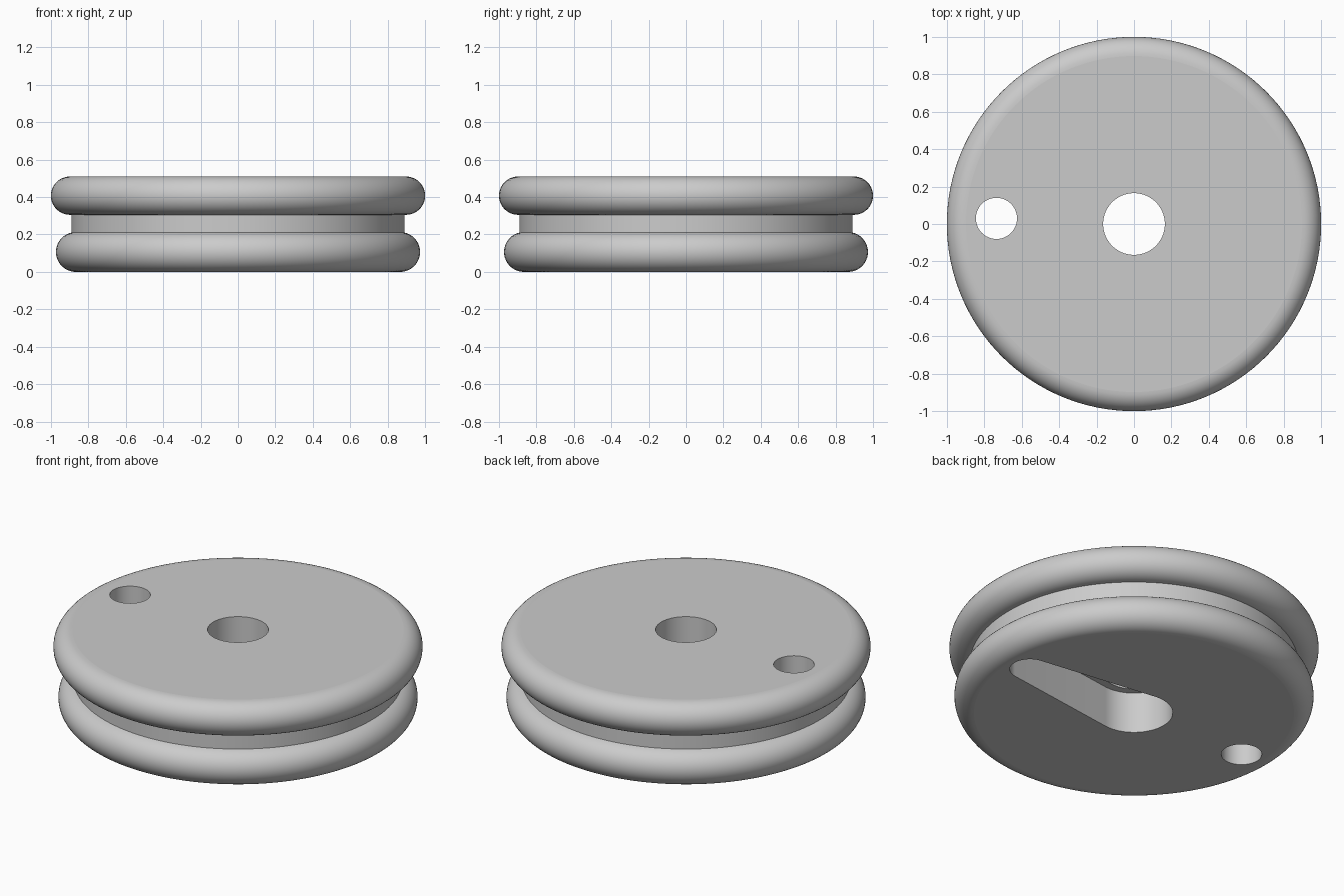
import bpy, bmesh, math
from mathutils import Matrix, Vector

cube = bpy.data.objects.get("Cube")
if cube:
    bpy.data.objects.remove(cube, do_unlink=True)

HEIGHT = 0.51
PIN_X, PIN_R = 0.735, 0.11
SEGMENTS = 128


def arc(cx, cy, r, start, end, steps):
    """Points along a circular arc."""
    return [(cx + r * math.cos(start + (end - start) * i / steps),
             cy + r * math.sin(start + (end - start) * i / steps))
            for i in range(steps + 1)]


def new_object(name, bm):
    bmesh.ops.recalc_face_normals(bm, faces=bm.faces)
    mesh = bpy.data.meshes.new(name)
    bm.to_mesh(mesh)
    bm.free()
    obj = bpy.data.objects.new(name, mesh)
    bpy.context.collection.objects.link(obj)
    return obj


def prism(name, outline, z0, z1):
    """Extrude a flat outline upward."""
    bm = bmesh.new()
    face = bm.faces.new([bm.verts.new((x, y, z0)) for x, y in outline])
    top = bmesh.ops.extrude_face_region(bm, geom=[face])["geom"]
    verts = [g for g in top if isinstance(g, bmesh.types.BMVert)]
    bmesh.ops.translate(bm, vec=(0, 0, z1 - z0), verts=verts)
    return new_object(name, bm)


def lathe(name, profile):
    """Revolve an (r, z) profile, closing both ends with flat discs."""
    bm = bmesh.new()
    rings = []
    for r, z in profile:
        rings.append([bm.verts.new(Matrix.Rotation(math.tau * i / SEGMENTS, 3, 'Z')
                                   @ Vector((r, 0, z))) for i in range(SEGMENTS)])
    for a, b in zip(rings, rings[1:]):
        for i in range(SEGMENTS):
            j = (i + 1) % SEGMENTS
            bm.faces.new((a[i], a[j], b[j], b[i]))
    bm.faces.new(rings[0])
    bm.faces.new(rings[-1])
    return new_object(name, bm)


# Pulley body: two round-edged flanges joined by a groove wall
GROOVE = 0.89
low_r, high_r = 0.1065, 0.1025
low_c, high_c = 0.973 - low_r, 1.0 - high_r
quarter = math.pi / 2
low_end = math.acos((GROOVE - low_c) / low_r)
profile = arc(low_c, low_r, low_r, -quarter, low_end, 20)
profile.append((GROOVE, HEIGHT - 2 * high_r))
profile += arc(high_c, HEIGHT - high_r, high_r, -quarter, quarter, 20)
pulley = lathe("pulley_wheel", profile)

# Cutters: axle bore, offset pin hole, tapered keyway slot underneath
SLOT_R = 0.21
a = math.acos((SLOT_R - PIN_R) / PIN_X)
slot_outline = (arc(0, 0, SLOT_R, a, math.tau - a, 48)
                + arc(PIN_X, 0, PIN_R, -a, a, 32))
cutters = [
    prism("slot_cutter", slot_outline, -0.1, 0.245),
    prism("axle_cutter", arc(0, 0, 0.165, 0, math.tau, 64)[:-1], -0.1, 0.7),
    prism("pin_cutter", arc(-PIN_X, 0.03, PIN_R, 0, math.tau, 48)[:-1], -0.1, 0.7),
]
bpy.ops.object.select_all(action='DESELECT')
bpy.context.view_layer.objects.active = pulley
pulley.select_set(True)
for cutter in cutters:
    cutter.hide_render = True
    mod = pulley.modifiers.new(cutter.name, 'BOOLEAN')
    mod.operation = 'DIFFERENCE'
    mod.solver = 'EXACT'
    mod.object = cutter
    bpy.ops.object.modifier_apply(modifier=mod.name)
    bpy.data.objects.remove(cutter, do_unlink=True)

# Smooth curved walls, flat discs
bpy.ops.object.shade_smooth_by_angle(angle=math.radians(30))
for poly in pulley.data.polygons:
    if abs(poly.normal.z) > 0.9995:
        poly.use_smooth = False

# Single grey material
grey = bpy.data.materials.new("light_grey")
grey.use_nodes = True
colour = (0.6, 0.6, 0.6, 1.0)
grey.diffuse_color = colour
grey.node_tree.nodes["Principled BSDF"].inputs["Base Color"].default_value = colour
pulley.data.materials.clear()
pulley.data.materials.append(grey)
